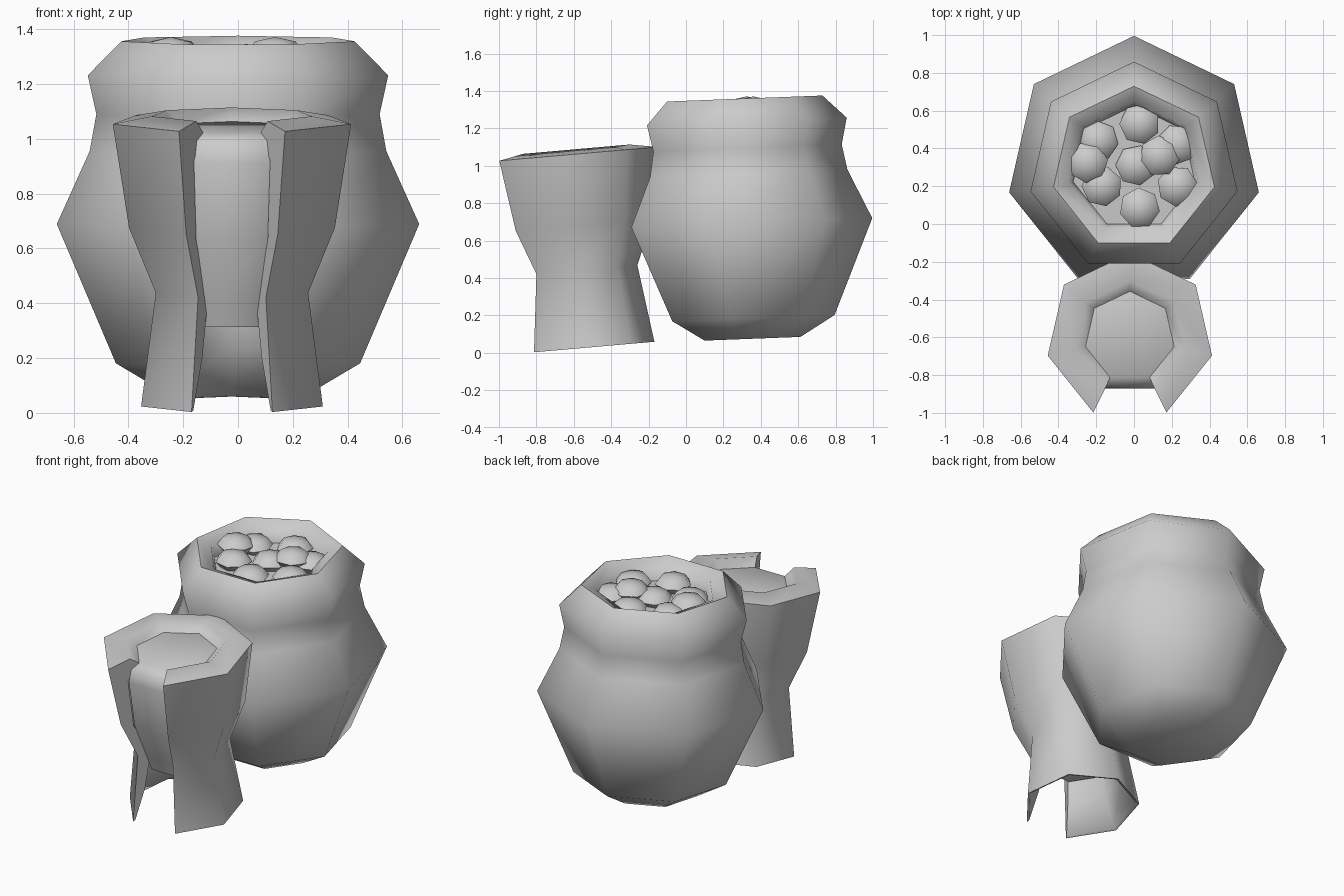
import bpy, bmesh, math

if "Cube" in bpy.data.objects:
    bpy.data.objects.remove(bpy.data.objects["Cube"])

SIDES = 7


def loft(name, profile, loc, tilt, wedge=False):
    """Revolve (radius, z) points in seven steps, a corner facing the back.
    wedge=True: profile is a closed section and the front panel is left open."""
    bm = bmesh.new()
    cols = []
    for i in range(SIDES):
        # start at the right front corner, end at the left front corner
        a = math.radians(90) + math.tau * (i - 3) / SIDES
        cols.append([bm.verts.new((r * math.cos(a), r * math.sin(a), z)) for r, z in profile])
    n = len(profile)
    for i in range(SIDES - 1 if wedge else SIDES):
        p, q = cols[i], cols[(i + 1) % SIDES]
        for j in range(n if wedge else n - 1):
            k = (j + 1) % n
            bm.faces.new((p[j], q[j], q[k], p[k]))
    if wedge:
        bm.faces.new(cols[0])
        bm.faces.new(cols[-1])
    else:
        bm.faces.new([c[0] for c in cols])
        bm.faces.new([c[-1] for c in cols])
    bmesh.ops.recalc_face_normals(bm, faces=bm.faces)
    return finish(bm, name, loc, tilt)


def finish(bm, name, loc, tilt=0):
    me = bpy.data.meshes.new(name)
    bm.to_mesh(me)
    bm.free()
    ob = bpy.data.objects.new(name, me)
    bpy.context.collection.objects.link(ob)
    ob.location = loc
    ob.rotation_euler = (math.radians(tilt), 0, 0)
    bpy.ops.object.select_all(action='DESELECT')
    ob.select_set(True)
    bpy.context.view_layer.objects.active = ob
    bpy.ops.object.shade_smooth_by_angle(angle=math.radians(58))
    return ob


# large round pot with a thick collar and a shallow recess
loft("pot", [(.27, .075), (.457, .185), (.678, .695), (.555, .96), (.53, 1.095),
             (.562, 1.237), (.437, 1.36), (.35, 1.325), (.33, 1.25)],
     (0, .345, 0), 2.2)

# flattened pebbles lying in the pot
pebbles = [(.03, .53, 1.29), (-.19, .44, 1.28), (-.245, .325, 1.315), (-.17, .20, 1.28),
           (.03, .085, 1.28), (.23, .20, 1.28), (.01, .31, 1.28), (.135, .36, 1.315),
           (.225, .42, 1.285)]
for i, p in enumerate(pebbles):
    bm = bmesh.new()
    bmesh.ops.create_uvsphere(bm, u_segments=7, v_segments=4, radius=.108)
    bmesh.ops.scale(bm, vec=(1, 1, .52), verts=bm.verts)
    ob = finish(bm, f"pebble_{i + 1}", p)
    ob.rotation_euler.z = math.radians(90 + 17 * i)

# small flared shell, open at the front and hollow below
loft("front_shell", [(.34, .03), (.285, .445), (.385, .685), (.446, 1.066), (.30, 1.092),
                     (.24, 1.045), (.32, .95), (.30, .65), (.20, .44), (.25, .22), (.325, .035)],
     (-.022, -.505, 0), 5, wedge=True)

# inner body showing through the shell's opening
loft("inner_body", [(.20, .33), (.225, .42), (.295, .65), (.315, .94), (.295, 1.02), (.24, 1.046)],
     (-.022, -.505, 0), 5)
